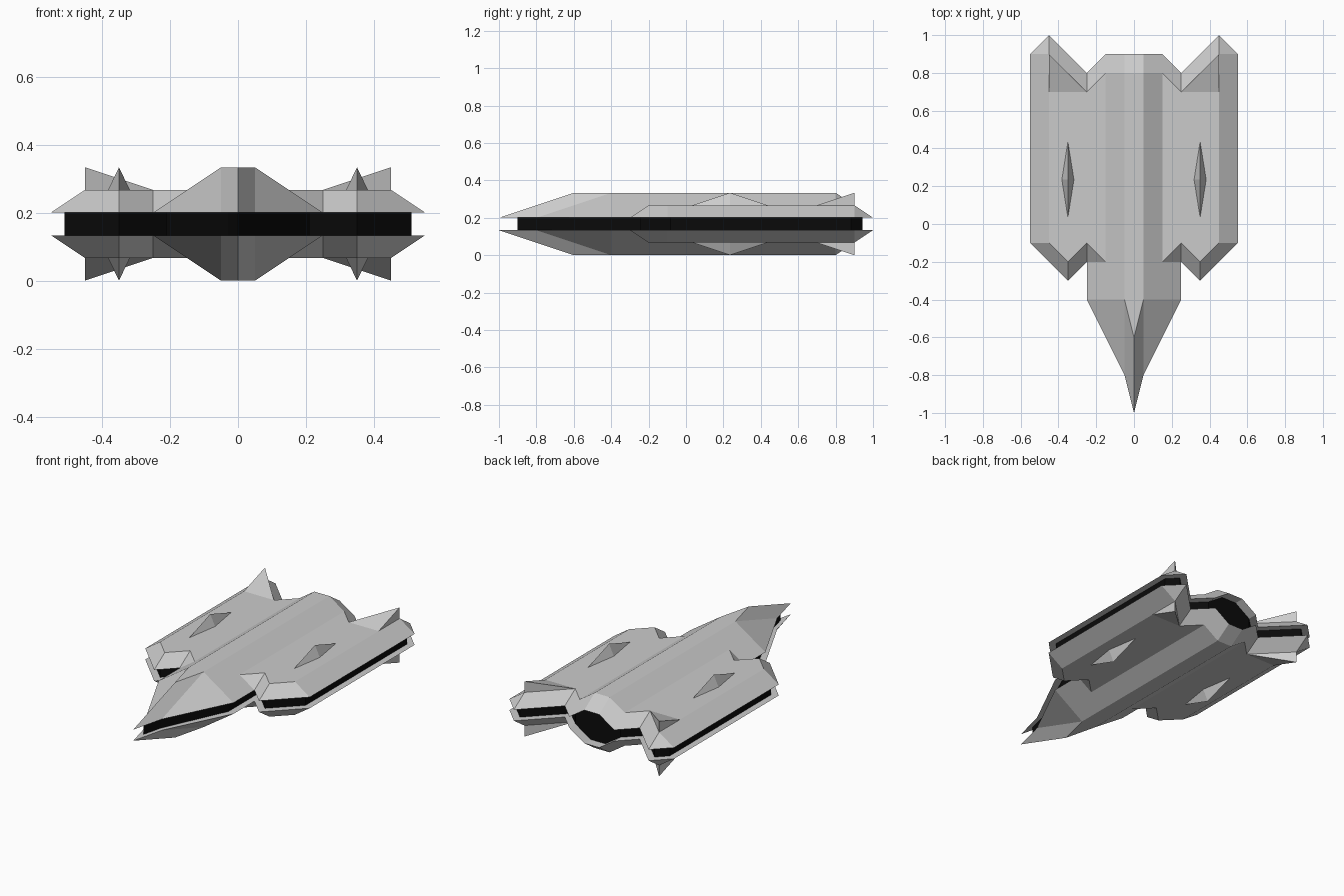
import bpy

if "Cube" in bpy.data.objects:
    bpy.data.objects.remove(bpy.data.objects["Cube"])

MID = 1 / 6                          # height of the symmetry plane
EDGE, DECK, TOP = 1 / 30, 0.1, 1 / 6  # heights measured from that plane


def part(name, verts, faces, color=None):
    """Build one quarter of a part and mirror it left-right and top-bottom."""
    mesh = bpy.data.meshes.new(name)
    mesh.from_pydata(verts, [], faces)
    obj = bpy.data.objects.new(name, mesh)
    bpy.context.collection.objects.link(obj)
    obj.location.z = MID
    mod = obj.modifiers.new("Mirror", 'MIRROR')
    mod.use_axis = (True, False, True)
    mod.merge_threshold = 0.0005
    if color:
        mat = bpy.data.materials.new(name)
        mat.diffuse_color = color
        mat.use_nodes = True
        mat.node_tree.nodes["Principled BSDF"].inputs["Base Color"].default_value = mat.diffuse_color
        mesh.materials.append(mat)
    return obj


# Half outlines, nose to tail: shell rim, recessed core, upper bevel line
rim_z = [EDGE] * 10 + [DECK] * 2
rim_xy = [(0, -1), (.05, -.8), (.25, -.4), (.25, -.2), (.35, -.3), (.55, -.1),
          (.55, .9), (.45, 1), (.25, .8), (.15, .9), (.05, .9), (0, .9)]
core_xy = [(0, -.9), (.03, -.78), (.21, -.39), (.21, -.103), (.35, -.243), (.51, -.083),
           (.51, .883), (.45, .943), (.25, .743), (.15, .84), (.05, .84), (0, .84)]
rim = [(x, y, z) for (x, y), z in zip(rim_xy, rim_z)]
core = [(x, y, z) for (x, y), z in zip(core_xy, rim_z)]
n = len(rim)

bevel = [(0, -.6, TOP), (.05, -.4, TOP), (.15, -.2, DECK), (.25, -.1, DECK),
         (.35, -.2, DECK), (.45, -.1, DECK), (.45, .9, DECK), (.25, .7, DECK),
         (.15, .8, DECK), (.05, .8, TOP), (0, .8, TOP)]
a, b, c, d, e, f, g, h, i, j, k = range(2 * n, 2 * n + 11)

# Armoured shell: bevels, decks, and the lip running in to the core
faces = [(0, 1, b, a), (1, 2, b), (2, 3, c, i, j, b), (3, d, c), (3, 4, e, d),
         (4, 5, f, e), (5, 6, g, f), (6, 7, g), (7, 8, h, g), (8, 9, i, h),
         (9, 10, j, i), (10, 11, k, j), (a, b, j, k), (c, d, e, f, g, h, i)]
faces += [(s + 1, s, n + s, n + s + 1) for s in range(n - 1)]
part("hull_shell", rim + core + bevel, faces)

# Dark recessed core wall between the two shells
low = [(x, y, 0) for x, y in core_xy]
part("dark_core", low + core,
     [(s, s + 1, n + s + 1, n + s) for s in range(n - 1)], (0.003, 0.003, 0.003, 1))

# Tail fins
part("tail_fin", [(.25, .7, DECK), (.45, .7, DECK), (.45, .9, DECK), (.45, .9, TOP)],
     [(0, 1, 3), (1, 2, 3), (2, 0, 3)])

# Slim diamond studs on the wings
part("wing_stud", [(.35, .035, DECK), (.382, .235, DECK), (.35, .435, DECK),
                   (.318, .235, DECK), (.35, .235, TOP)],
     [(s, (s + 1) % 4, 4) for s in range(4)])
